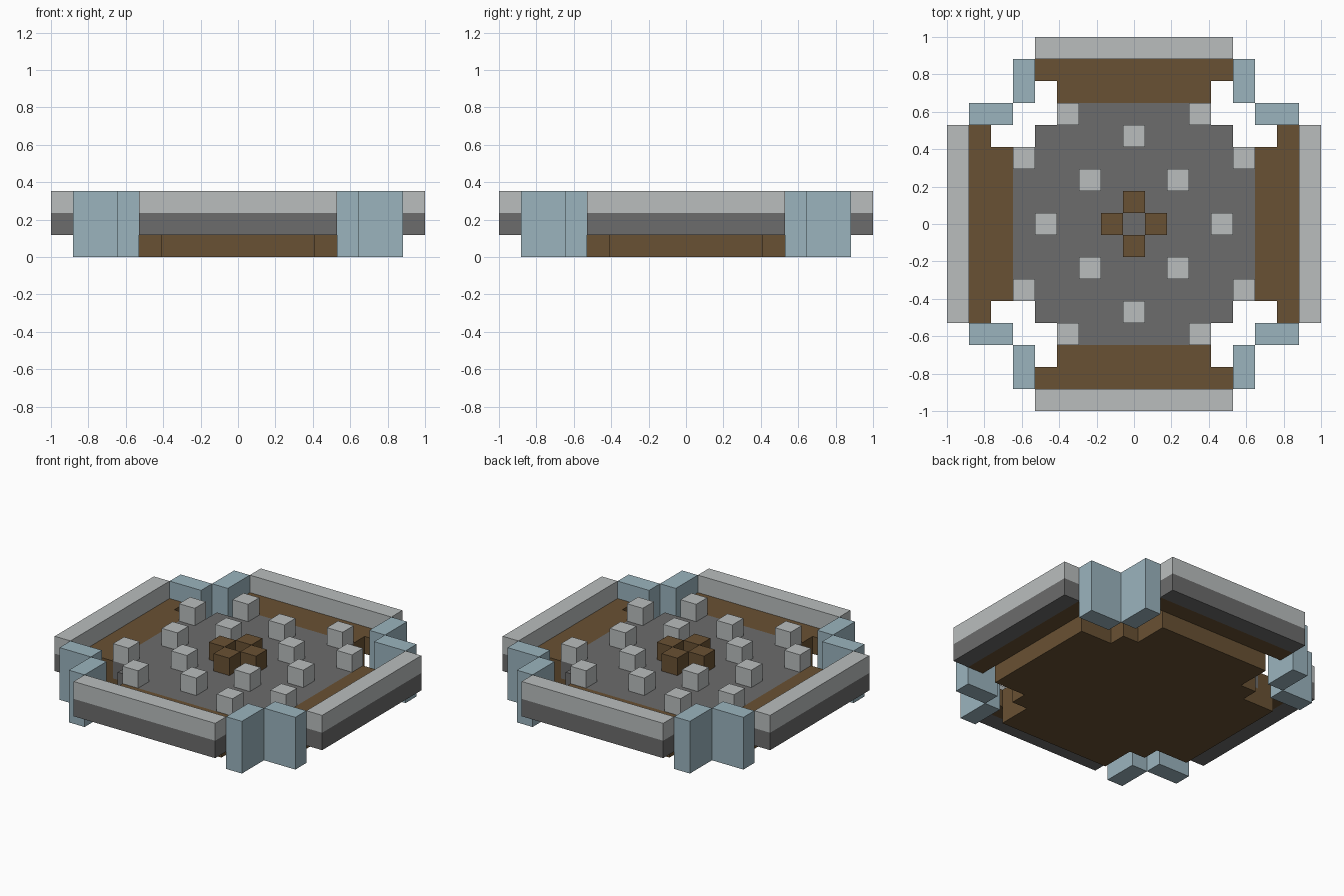
import bpy
import bmesh
from math import radians
from mathutils import Matrix

cube = bpy.data.objects.get("Cube")
if cube:
    bpy.data.objects.remove(cube, do_unlink=True)

U = 2 / 17  # one block


def material(name, *rgb):
    """Flat material from display colour values, stored as linear."""
    linear = [((c / 255 + 0.055) / 1.055) ** 2.4 for c in rgb] + [1.0]
    m = bpy.data.materials.new(name)
    m.use_nodes = True
    m.diffuse_color = linear
    bsdf = m.node_tree.nodes["Principled BSDF"]
    bsdf.inputs["Base Color"].default_value = linear
    bsdf.inputs["Roughness"].default_value = 0.9
    return m


LIGHT = material("light_grey", 186, 190, 190)
DARK = material("dark_grey", 108, 108, 108)
BROWN = material("brown", 105, 81, 51)
BLUE = material("pale_blue", 155, 180, 190)


def prism(name, outline, bottom, top, mat, turn=0):
    """Extrude a plan outline (in blocks) between two levels."""
    bm = bmesh.new()
    face = bm.faces.new([bm.verts.new((x, y, bottom)) for x, y in outline])
    ext = bmesh.ops.extrude_face_region(bm, geom=[face])
    verts = [v for v in ext["geom"] if isinstance(v, bmesh.types.BMVert)]
    bmesh.ops.translate(bm, verts=verts, vec=(0, 0, top - bottom))
    bm.transform(Matrix.Rotation(radians(turn), 4, "Z") @ Matrix.Scale(U, 4))
    bmesh.ops.recalc_face_normals(bm, faces=bm.faces)
    mesh = bpy.data.meshes.new(name)
    bm.to_mesh(mesh)
    bm.free()
    mesh.materials.append(mat)
    obj = bpy.data.objects.new(name, mesh)
    bpy.context.scene.collection.objects.link(obj)
    return obj


def rect(x0, x1, y0, y1):
    return [(x0, y0), (x1, y0), (x1, y1), (x0, y1)]


def stepped(reach):
    """Cross-like outline with stepped corners, repeated four ways."""
    corner = [(reach, 3.5), (4.5, 3.5), (4.5, 4.5), (3.5, 4.5), (3.5, reach)]
    points = []
    for _ in range(4):
        points += corner
        corner = [(-y, x) for x, y in corner]
    return points


# Brown base with the grey floor on top
prism("base", stepped(6.5), 0, 1, BROWN)
prism("floor", stepped(5.5), 1, 2, DARK)

# Ledge, two-tone wall and corner posts on each side
ledge = [(-3.5, 5.5), (3.5, 5.5), (3.5, 6.5), (4.5, 6.5),
         (4.5, 7.5), (-4.5, 7.5), (-4.5, 6.5), (-3.5, 6.5)]
for side, turn in (("back", 0), ("right", 90), ("front", 180), ("left", 270)):
    prism(side + "_ledge", ledge, 1, 2, BROWN, turn)
    prism(side + "_wall_lower", rect(-4.5, 4.5, 7.5, 8.5), 1, 2, DARK, turn)
    prism(side + "_wall_upper", rect(-4.5, 4.5, 7.5, 8.5), 2, 3, LIGHT, turn)
    prism(side + "_post_a", rect(4.5, 5.5, 5.5, 7.5), 0, 3, BLUE, turn)
    prism(side + "_post_b", rect(-5.5, -4.5, 5.5, 7.5), 0, 3, BLUE, turn)

    # Stone seats and the central fire ring, one quarter per turn
    for x, y in ((3, 5), (-3, 5), (0, 4), (2, 2)):
        prism(side + "_stone", rect(x - .5, x + .5, y - .5, y + .5), 2, 3, LIGHT, turn)
    prism(side + "_log", rect(-.5, .5, .5, 1.5), 2, 3, BROWN, turn)
